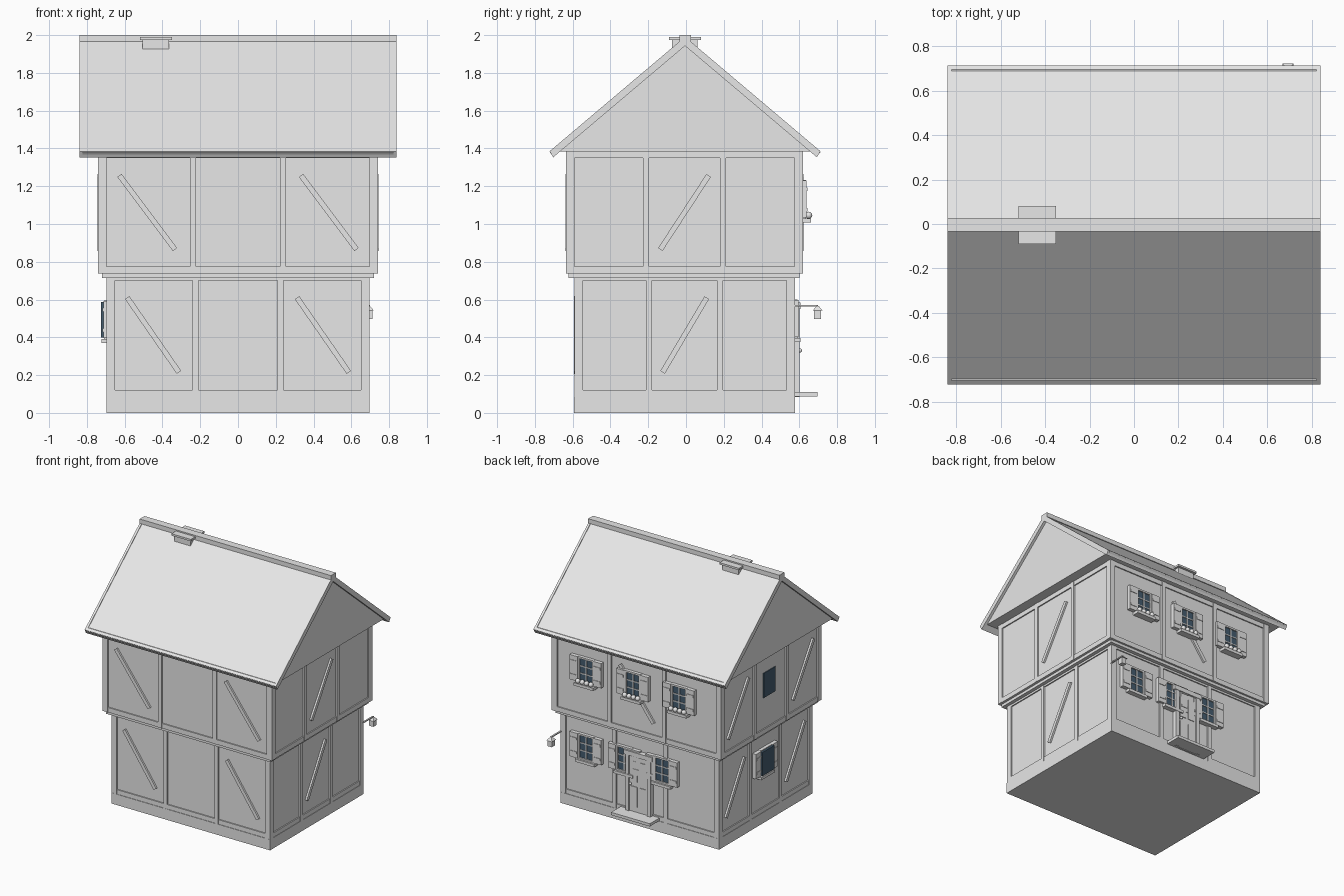
import bpy, bmesh, math
from mathutils import Matrix, Vector

if "Cube" in bpy.data.objects:
    bpy.data.objects.remove(bpy.data.objects["Cube"])


def material(name, rgb):
    m = bpy.data.materials.new(name)
    m.diffuse_color = (*rgb, 1)
    m.use_nodes = True
    m.node_tree.nodes["Principled BSDF"].inputs["Base Color"].default_value = m.diffuse_color
    return m


GREY = material("plain_grey", (0.8, 0.8, 0.8))
GLASS = material("dark_glass", (0.06, 0.11, 0.16))
I4 = Matrix.Identity(4)
parts = {}          # part name -> (bmesh, material)


def part(name, mat=GREY):
    if name not in parts:
        parts[name] = (bmesh.new(), mat)
    return parts[name][0]


def box(name, x, y, z, M=I4, mat=GREY):
    """Box from (min, max) pairs, placed by matrix M."""
    c = Vector([(a + b) / 2 for a, b in (x, y, z)])
    s = [abs(b - a) for a, b in (x, y, z)]
    bmesh.ops.create_cube(part(name, mat), size=1,
                          matrix=M @ Matrix.Translation(c) @ Matrix.Diagonal((*s, 1)))


def extrude_x(name, profile, x0, x1):
    """Closed (y, z) profile extruded along x."""
    bm = part(name)
    a = [bm.verts.new((x0, y, z)) for y, z in profile]
    b = [bm.verts.new((x1, y, z)) for y, z in profile]
    new = [bm.faces.new(a), bm.faces.new(b[::-1])]
    n = len(profile)
    for i in range(n):
        j = (i + 1) % n
        new.append(bm.faces.new((a[j], a[i], b[i], b[j])))
    bmesh.ops.recalc_face_normals(bm, faces=new)


def wall_matrix(angle, dist, cy):
    """Local wall frame: x along the wall, -y outwards, origin on the outer plane."""
    return (Matrix.Translation((0, cy, 0)) @ Matrix.Rotation(math.radians(angle), 4, 'Z')
            @ Matrix.Translation((0, -dist, 0)))


def brace(M, u0, z0, u1, z1):
    d = Vector((u1 - u0, 0, z1 - z0))
    R = Matrix.Translation(((u0 + u1) / 2, 0, (z0 + z1) / 2)) @ \
        Matrix.Rotation(math.atan2(d.x, d.z), 4, 'Y')
    h = d.length / 2
    box("diagonal_braces", (-0.014, 0.014), (-0.002, 0.03), (-h, h), M @ R)


# Each storey: plaster core, timber frame and braces
def storey(label, hx, hy, cy, z0, z1, bottom, top, post_x, post_y, bw, bz):
    r, p = 0.012, 0.045
    box(label + "_walls", (-hx + r, hx - r), (cy - hy + r, cy + hy - r), (z0, z1))
    for sx in (-1, 1):
        for sy in (-1, 1):
            box("corner_posts", (sx * hx, sx * (hx - p)),
                (cy + sy * hy, cy + sy * (hy - p)), (z0, z1))
    for angle, dist, half, post in ((0, hy, hx, post_x), (90, hx, hy, post_y),
                                    (180, hy, hx, post_x), (-90, hx, hy, post_y)):
        M = wall_matrix(angle, dist, cy)
        for s in (-1, 1):
            box("wall_posts", (s * post - 0.016, s * post + 0.016), (0, 0.03), (z0, z1), M)
        e = half - p
        box("sill_beams", (-e, e), (0.003, 0.03), (z0, bottom), M)
        box("head_beams", (-e, e), (0.003, 0.03), (top, z1), M)
        # Braces in the outer bays of front and left, the middle bay of right and back
        side = angle in (90, -90)
        w = (bw[1] if side else -bw[0])
        c = (half + post) / 2 - 0.01
        centres = (-c, c) if angle in (0, -90) else (0,)
        if label == "lower" and angle == 180:
            centres = ()
        for u in centres:
            brace(M, u - w, bz[0], u + w, bz[1])


box("plinth", (-0.695, 0.695), (-0.592, 0.578), (0, 0.085))
storey("lower", 0.695, 0.584, -0.007, 0.085, 0.715, 0.12, 0.70,
       0.224, 0.188, (0.137, 0.117), (0.215, 0.61))
box("floor_ledge", (-0.72, 0.72), (-0.622, 0.602), (0.715, 0.737))
storey("upper", 0.742, 0.628, -0.008, 0.737, 1.385, 0.775, 1.35,
       0.239, 0.203, (0.147, 0.128), (0.865, 1.257))

# Roof: solid gable, chevron covering, raised edge boards and ridge cap
CY, TOP, SLOPE = -0.005, 1.985, 0.845


def roof_z(y, drop=0):
    return TOP - SLOPE * abs(y) - drop


def chevron(name, x0, x1, lift, drop):
    pts = [(-0.717, roof_z(0.717) + lift), (0, TOP + lift), (0.717, roof_z(0.717) + lift),
           (0.698, roof_z(0.698, drop)), (0, TOP - drop), (-0.698, roof_z(0.698, drop))]
    extrude_x(name, [(y + CY, z) for y, z in pts], x0, x1)


extrude_x("gable", [(CY - 0.664, 1.385), (CY + 0.664, 1.385), (CY, TOP - 0.038)], -0.815, 0.815)
chevron("roof_covering", -0.824, 0.824, 0, 0.036)
for s in (-1, 1):
    chevron("barge_boards", s * 0.82, s * 0.838, 0.006, 0.042)
    e = [(0.717, roof_z(0.717) + 0.006), (0.70, roof_z(0.70) + 0.006),
         (0.65, roof_z(0.65, 0.04)), (0.698, roof_z(0.698, 0.042))]
    extrude_x("eave_boards", [(s * y + CY, z) for y, z in e], -0.83, 0.83)
box("ridge_cap", (-0.838, 0.838), (-0.034, 0.027), (1.965, 2.0))

# Chimney straddling the ridge
box("chimney_body", (-0.505, -0.365), (-0.073, 0.062), (1.9, 1.98))
box("chimney_cap", (-0.52, -0.35), (-0.09, 0.08), (1.975, 1.99))


# Shuttered window; origin at the middle of the glass on the wall plane
def window(M, u, z, flowers=False):
    W = M @ Matrix.Translation((u, 0, z))
    gw, gh = 0.055, 0.088
    box("window_glass", (-gw, gw), (-0.004, 0.02), (-gh, gh), W, GLASS)
    for s in (-1, 1):
        box("window_frames", (s * gw, s * (gw + 0.014)), (-0.014, 0.02), (-gh, gh), W)
        box("window_frames", (-gw - 0.014, gw + 0.014), (-0.014, 0.02),
            (s * gh, s * (gh + 0.014)), W)
        box("glazing_bars", (-gw, gw), (-0.009, 0), (s * gh / 3 - 0.004, s * gh / 3 + 0.004), W)
        box("shutters", (s * (gw + 0.014), s * (gw + 0.083)), (-0.018, 0.012),
            (-gh - 0.008, gh + 0.012), W)
        for h in (-0.055, 0.055):
            box("shutter_battens", (s * (gw + 0.02), s * (gw + 0.077)), (-0.022, -0.015),
                (h - 0.009, h + 0.009), W)
    box("glazing_bars", (-0.005, 0.005), (-0.009, 0), (-gh, gh), W)
    depth = 0.042 if flowers else 0.028
    box("window_sills", (-0.085, 0.085), (-depth, 0.01), (-gh - 0.034, -gh - 0.012), W)
    if flowers:
        for i in range(4):
            bmesh.ops.create_uvsphere(part("flower_balls"), u_segments=10, v_segments=6, radius=0.019,
                                      matrix=W @ Matrix.Translation((-0.057 + i * 0.038, -0.03, -gh + 0.004)))


back_low = wall_matrix(180, 0.584, -0.007)
back_up = wall_matrix(180, 0.628, -0.008)
for x in (0.465, 0.13, -0.2):
    window(back_low, -x, 0.497)
for x in (0.435, 0.025, -0.38):
    window(back_up, -x, 1.13, True)

# Left side windows
left_low = wall_matrix(-90, 0.695, -0.007)
left_up = wall_matrix(-90, 0.742, -0.008)
window(left_low, -0.012, 0.492)
box("side_window_glass", (-0.085, 0.062), (-0.03, -0.012), (0.4, 0.587), left_low, GLASS)
box("side_window_glass", (-0.085, 0.062), (0.006, 0.02), (1.02, 1.215), left_up, GLASS)

# Door with frame, panels, knob and step
D = back_low
box("door_leaf", (-0.08, 0.08), (-0.014, 0.02), (0.085, 0.55), D)
for s in (-1, 1):
    box("door_frame", (s * 0.08, s * 0.11), (-0.025, 0.02), (0.085, 0.58), D)
    for z in ((0.15, 0.31), (0.35, 0.51)):
        box("door_panels", (s * 0.012, s * 0.065), (-0.019, 0), z, D)
box("door_frame", (-0.125, 0.125), (-0.028, 0.02), (0.55, 0.585), D)
bmesh.ops.create_uvsphere(part("door_knob"), u_segments=10, v_segments=6, radius=0.011,
                          matrix=D @ Matrix.Translation((-0.065, -0.027, 0.33)))
box("door_step", (-0.17, 0.17), (-0.118, 0.01), (0.088, 0.11), D)

# Hanging lantern on the back corner
box("lantern_arm", (0.687, 0.699), (0.57, 0.70), (0.562, 0.57))
box("lantern_body", (0.674, 0.712), (0.677, 0.716), (0.497, 0.543))
bmesh.ops.create_cone(part("lantern_cap"), cap_ends=True, segments=4, radius1=0.036, radius2=0.006,
                      depth=0.024, matrix=Matrix.Translation((0.693, 0.697, 0.555))
                      @ Matrix.Rotation(math.pi / 4, 4, 'Z'))

# Turn every collected part into an object
for name, (bm, mat) in parts.items():
    if name in ("flower_balls", "door_knob"):
        for f in bm.faces:
            f.smooth = True
    me = bpy.data.meshes.new(name)
    bm.to_mesh(me)
    bm.free()
    me.materials.append(mat)
    bpy.context.collection.objects.link(bpy.data.objects.new(name, me))
